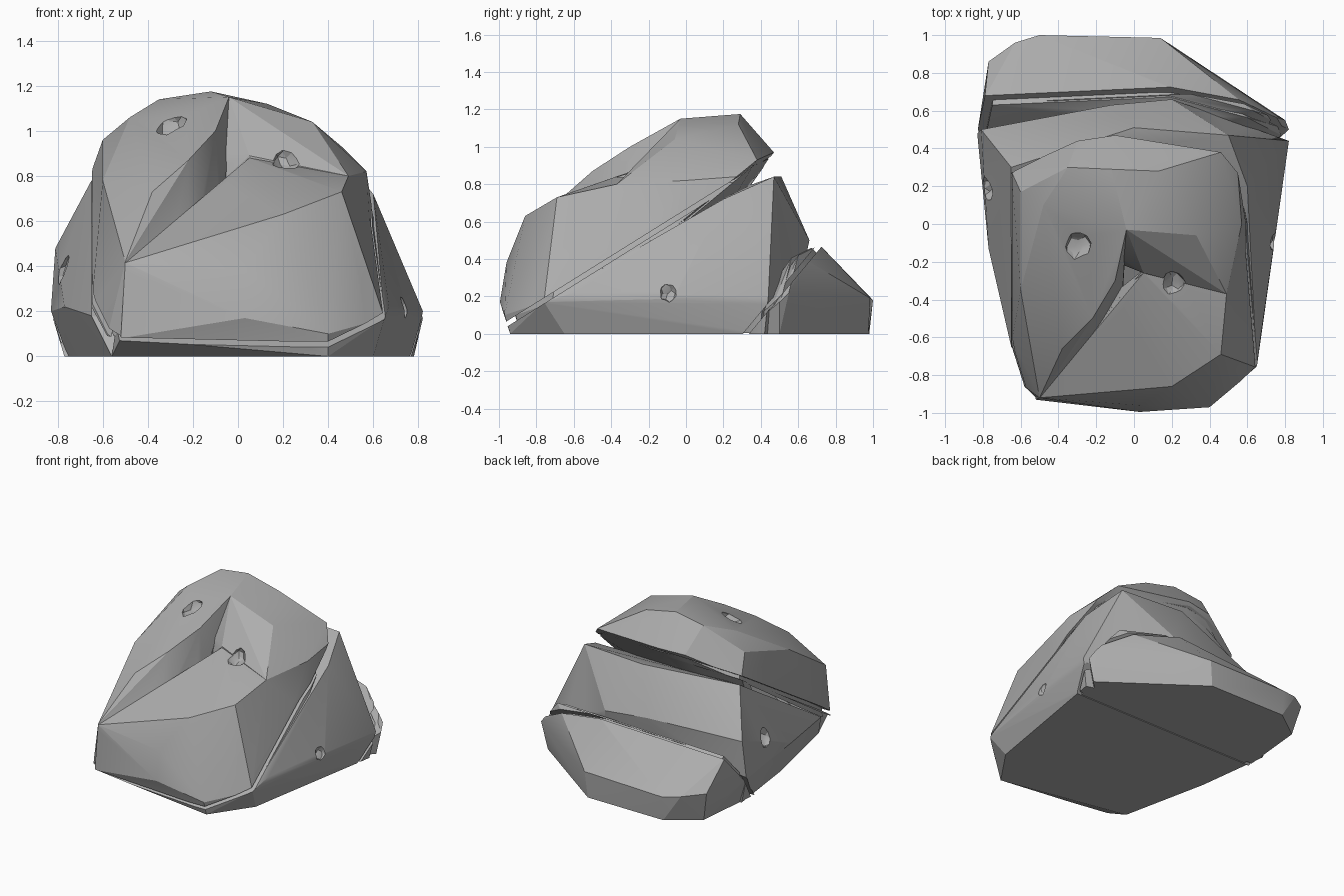
import bpy, bmesh, math, random
from mathutils import Vector, Matrix

random.seed(4)
if "Cube" in bpy.data.objects:
    bpy.data.objects.remove(bpy.data.objects["Cube"])

stone = bpy.data.materials.new("grey stone")
stone.use_nodes = True
stone.diffuse_color = (0.42, 0.42, 0.42, 1)
stone.node_tree.nodes["Principled BSDF"].inputs["Base Color"].default_value = (0.42, 0.42, 0.42, 1)


def add_object(name, bm):
    mesh = bpy.data.meshes.new(name)
    bmesh.ops.recalc_face_normals(bm, faces=bm.faces)
    bm.to_mesh(mesh)
    bm.free()
    mesh.materials.append(stone)
    obj = bpy.data.objects.new(name, mesh)
    bpy.context.collection.objects.link(obj)
    return obj


def hull(name, points):
    bm = bmesh.new()
    for p in points:
        bm.verts.new(p)
    out = bmesh.ops.convex_hull(bm, input=bm.verts)
    loose = set(out["geom_interior"]) | set(out["geom_unused"])
    bmesh.ops.delete(bm, geom=[g for g in loose if isinstance(g, bmesh.types.BMVert)], context="VERTS")
    return add_object(name, bm)


def combine(target, tool, operation):
    mod = target.modifiers.new(operation, "BOOLEAN")
    mod.object, mod.operation, mod.solver = tool, operation, "EXACT"
    bpy.context.view_layer.objects.active = target
    bpy.ops.object.modifier_apply(modifier=mod.name)
    bpy.data.objects.remove(tool)


def crack(y, slope, width):
    # thin sloping plate that parts two layers of stone
    bm = bmesh.new()
    bmesh.ops.create_cube(bm, size=1, matrix=Matrix.Translation((0, y, 0))
                          @ Matrix.Rotation(math.atan(slope), 4, "X")
                          @ Matrix.Diagonal((4, 6, width, 1)))
    return add_object("crack_cutter", bm)


def pit(centre, normal, radius):
    # ragged flattened ball
    bm = bmesh.new()
    bmesh.ops.create_icosphere(bm, subdivisions=2, radius=1)
    turn = Vector(normal).to_track_quat("Z", "Y").to_matrix().to_4x4()
    for v in bm.verts:
        v.co *= random.uniform(0.8, 1.15)
    bm.transform(Matrix.Translation(centre) @ turn
                 @ Matrix.Diagonal((radius, radius * 1.2, radius * 0.8, 1)))
    return add_object("pit_cutter", bm)


# Broad middle layer
rock = hull("rock", [
    (0.6, -0.65, 0), (0.78, 0.42, 0), (0.3, 0.55, 0), (-0.77, 0.45, 0), (-0.7, -0.1, 0),
    (-0.56, -0.75, 0), (0.4, -0.94, 0), (0.65, -0.76, 0.17), (0.67, -0.6, 0.22),
    (0.82, 0.44, 0.2), (0.6, 0.2, 0.72), (0.5, 0.47, 0.84), (0.61, 0.42, 0.6),
    (0.2, 0.66, 0.5), (-0.12, 0.63, 0.52), (-0.81, 0.5, 0.48), (-0.83, 0.48, 0.2),
    (-0.77, -0.13, 0.22), (-0.65, -0.65, 0.18), (-0.65, 0.3, 0.78), (0, 0.51, 0.84)])

# Back wedge
wedge = hull("back_wedge", [
    (0.78, 0.5, 0), (0.12, 0.975, 0), (-0.5, 0.98, 0), (-0.72, 0.82, 0), (-0.77, 0.3, 0),
    (0.6, 0.3, 0), (0.82, 0.5, 0.17), (0.8, 0.55, 0.22), (0.14, 0.985, 0.19),
    (-0.5, 1.0, 0.18), (-0.63, 0.96, 0.2), (-0.77, 0.86, 0.22), (-0.83, 0.48, 0.2),
    (-0.79, 0.67, 0.42), (0.2, 0.715, 0.475), (0.63, 0.6, 0.42)])

# Upper layer
crown = hull("crown", [
    (-0.04, -0.03, 1.15), (0.33, -0.06, 1.04), (0.05, -0.26, 0.89), (0.49, -0.37, 0.8),
    (0.57, 0, 0.82), (0.55, 0.27, 0.84), (-0.12, 0.29, 1.175), (-0.35, 0.3, 1.14),
    (0.13, 0.28, 1.12), (0.46, 0.38, 0.93), (-0.1, 0.47, 0.97), (-0.3, 0.44, 0.96),
    (-0.65, 0.28, 0.82), (-0.6, 0.17, 0.96), (-0.6, 0, 0.3), (0.6, 0, 0.62), (0.6, -0.4, 0.3)])

# Left ridge running down to the front
ridge = hull("left_ridge", [
    (-0.04, -0.03, 1.15), (-0.1, -0.3, 1.0), (-0.22, -0.5, 0.87), (-0.38, -0.66, 0.73),
    (-0.5, -0.92, 0.42), (-0.51, -0.93, 0.08), (-0.58, -0.86, 0.09), (-0.65, -0.64, 0.22),
    (-0.65, 0.28, 0.82), (-0.6, 0.17, 0.96), (-0.35, 0.3, 1.14), (-0.12, 0.29, 1.175),
    (-0.6, -0.35, 0.78), (-0.06, -0.35, 0.6), (-0.22, -0.68, 0.4), (-0.48, 0.1, 1.06)])

# Lower shelf at the front
shelf = hull("front_shelf", [
    (0.05, -0.26, 0.88), (-0.06, -0.45, 0.76), (-0.2, -0.72, 0.55), (-0.5, -0.92, 0.415),
    (-0.52, -0.93, 0.08), (0.03, -0.995, 0.17), (0.03, -0.96, 0.38), (0.2, -0.86, 0.63),
    (0.46, -0.69, 0.73), (0.49, -0.37, 0.8), (0.53, -0.72, 0.5), (0.65, -0.76, 0.17),
    (0.4, -0.97, 0.1), (0.4, -0.94, 0), (0.6, -0.65, 0), (-0.56, -0.75, 0), (0.6, 0, 0.6)])

for part in (wedge, crown, ridge, shelf):
    combine(rock, part, "UNION")

# Cracks between the layers, backed by a smaller core
core = rock.copy()
core.data = rock.data.copy()
bpy.context.collection.objects.link(core)
core.data.transform(Matrix.Translation((0, 0, 0.004)) @ Matrix.Diagonal((0.95, 0.94, 0.96, 1)))
combine(rock, crack(0.32, 1.2, 0.025), "DIFFERENCE")
combine(rock, crack(-1.042, 0.624, 0.025), "DIFFERENCE")
combine(rock, core, "UNION")

# Pits
for centre, normal, radius in [
        ((-0.3, -0.11, 1.03), (-0.1, -0.5, 0.85), 0.07),
        ((0.21, -0.31, 0.87), (0.1, -0.5, 0.85), 0.065),
        ((0.61, -0.75, 0.31), (0.8, -0.55, 0.2), 0.075),
        ((-0.77, 0.19, 0.38), (-0.95, 0, 0.3), 0.06),
        ((0.745, -0.1, 0.22), (1, 0, 0.2), 0.045)]:
    combine(rock, pit(centre, normal, radius), "DIFFERENCE")

bpy.ops.object.select_all(action="DESELECT")
rock.select_set(True)
bpy.context.view_layer.objects.active = rock
bpy.ops.object.shade_smooth_by_angle(angle=math.radians(20))
